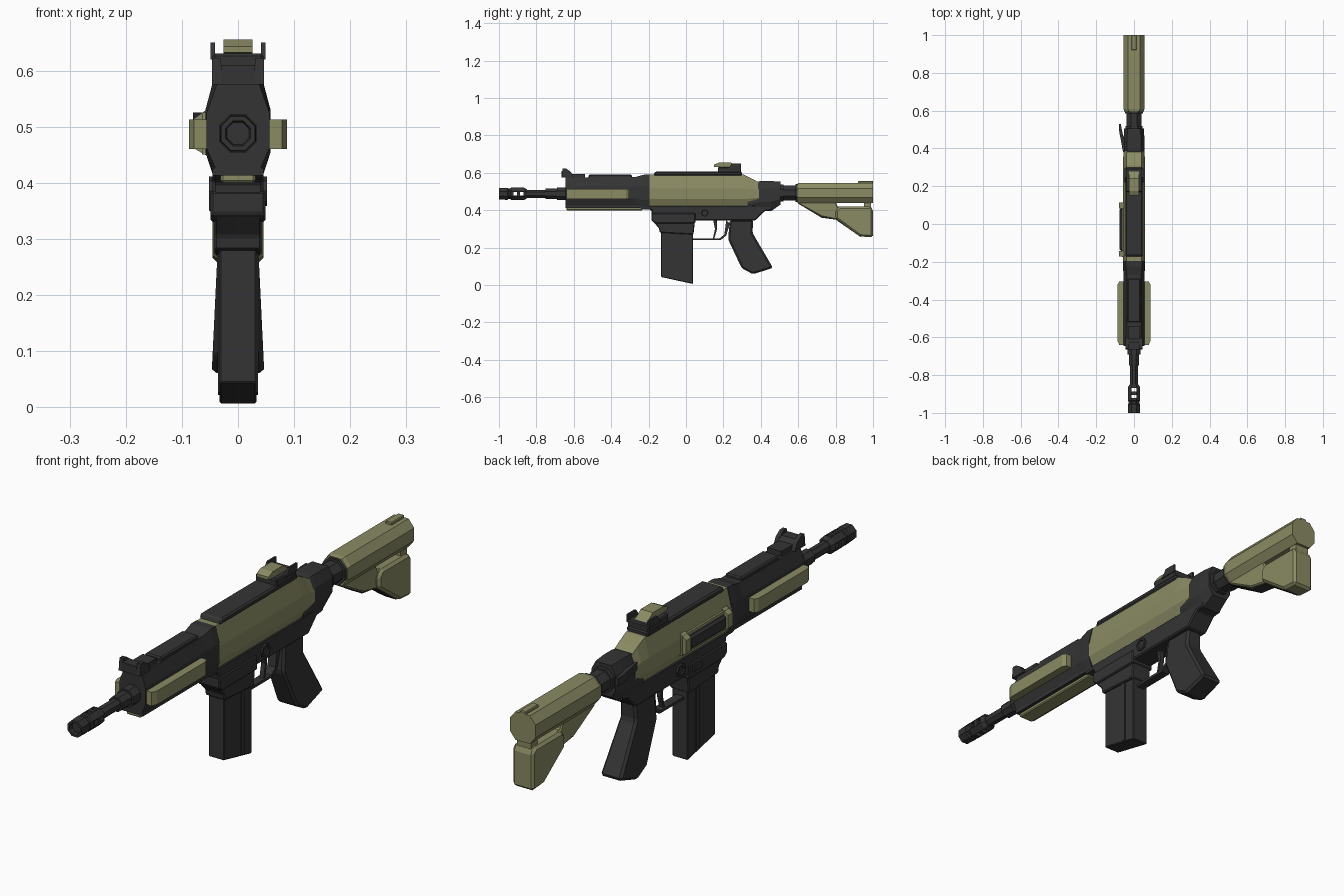
import bpy, bmesh, math


def material(name, c):
    m = bpy.data.materials.new(name)
    m.diffuse_color = (*c, 1)
    return m


DARK = material("charcoal", (0.034, 0.034, 0.035))
GREEN = material("olive", (0.255, 0.258, 0.125))


def finish(name, bm, mat, bevel=0):
    bmesh.ops.recalc_face_normals(bm, faces=bm.faces)
    me = bpy.data.meshes.new(name)
    bm.to_mesh(me)
    bm.free()
    me.materials.append(mat)
    ob = bpy.data.objects.new(name, me)
    bpy.context.collection.objects.link(ob)
    if bevel:
        b = ob.modifiers.new("bevel", 'BEVEL')
        b.width, b.segments, b.limit_method = bevel, 1, 'ANGLE'
    return ob


def rings_to_mesh(name, rings, mat, bevel=0):
    """Skin a list of equal-length 3D rings and cap both ends."""
    bm = bmesh.new()
    vs = [[bm.verts.new(p) for p in r] for r in rings]
    n = len(vs[0])
    for a, b in zip(vs, vs[1:]):
        for i in range(n):
            bm.faces.new((a[i], a[(i + 1) % n], b[(i + 1) % n], b[i]))
    bm.faces.new(vs[0])
    bm.faces.new(vs[-1][::-1])
    return finish(name, bm, mat, bevel)


def prism(name, pts, x0, x1, mat, bevel=0):
    """Side profile (y, z) extruded from x0 to x1."""
    return rings_to_mesh(name, [[(x, y, z) for y, z in pts] for x in (x0, x1)], mat, bevel)


def box(name, x0, x1, y0, y1, z0, z1, mat, bevel=0):
    return prism(name, [(y0, z0), (y1, z0), (y1, z1), (y0, z1)], x0, x1, mat, bevel)


def loft(name, secs, mat):
    """Eight-sided sections: y, half width, z bottom, z top, x chamfer, z chamfer low, high."""
    rings = []
    for y, w, z0, z1, cx, c0, c1 in secs:
        half = [(w - cx, z0), (w, z0 + c0), (w, z1 - c1), (w - cx, z1)]
        ring = half + [(-x, z) for x, z in reversed(half)]
        rings.append([(x, y, z) for x, z in ring])
    return rings_to_mesh(name, rings, mat)


def tube(name, secs, mat, cz=0.488, n=8):
    rings = []
    for y, r in secs:
        rings.append([(r * math.cos((i + .5) * math.tau / n), y,
                       cz + r * math.sin((i + .5) * math.tau / n)) for i in range(n)])
    return rings_to_mesh(name, rings, mat)


def cut(ob, cutter):
    m = ob.modifiers.new("cut", 'BOOLEAN')
    m.operation, m.object, m.solver = 'DIFFERENCE', cutter, 'EXACT'
    cutter.hide_render = True
    cutter.hide_viewport = True


# barrel, collar and slotted muzzle
tube("barrel", [(-0.86, .023), (-0.72, .023)], DARK)
tube("barrel_collar", [(-0.75, .03), (-0.69, .03), (-0.69, .037), (-0.62, .037)], DARK)
muzzle = tube("muzzle", [(-0.985, .021), (-1, .024), (-1, .033), (-.955, .035), (-.95, .031),
                         (-.94, .031), (-.935, .035), (-.865, .035), (-.85, .026)], DARK)
for k, y in enumerate((-.922, -.887)):
    cut(muzzle, box(f"muzzle_cutter_{k}", -.013, .013, y, y + .018, .42, .56, DARK))
    cut(muzzle, box(f"muzzle_side_cutter_{k}", -.06, .06, y, y + .018, .478, .498, DARK))

# handguard with rails
loft("handguard", [(-.645, .056, .42, .575, .018, .042, .05), (-.27, .056, .42, .578, .018, .042, .05),
                   (-.225, .058, .405, .59, .016, .05, .06), (-.195, .058, .405, .59, .016, .05, .06)], DARK)
box("handguard_top_rail", -.035, .035, -.52, -.29, .57, .59, DARK, .005)
box("handguard_lower_rail", -.031, .031, -.64, -.23, .4, .43, GREEN, .004)
box("handguard_lower_lip", -.045, .045, -.645, -.2, .413, .426, DARK)
for s, side in ((1, "right"), (-1, "left")):
    ring = [(.05, -.64), (.078, -.64), (.087, -.62), (.087, -.32), (.078, -.305), (.05, -.305)]
    rings_to_mesh("side_rail_" + side, [[(s * x, y, z) for x, y in ring] for z in (.46, .513)], GREEN)

# front sight
prism("front_sight_base", [(-.665, .575), (-.54, .575), (-.54, .595), (-.61, .595), (-.625, .61), (-.665, .61)],
      -.03, .03, DARK)
for s in (1, -1):
    prism("front_sight_ear", [(-.665, .575), (-.60, .575), (-.615, .605), (-.64, .622), (-.66, .622)],
          s * .03, s * .046, DARK)

# upper receiver
loft("upper_receiver", [(-.195, .058, .42, .59, .018, .04, .075), (.31, .058, .42, .59, .018, .04, .075),
                        (.355, .057, .422, .568, .018, .04, .055), (.39, .056, .44, .548, .018, .025, .04)], GREEN)
prism("receiver_top_rail", [(-.175, .585), (.3, .585), (.3, .607), (-.165, .607)], -.046, .046, DARK, .006)
loft("receiver_tail", [(.33, .05, .40, .545, .018, .03, .04), (.40, .055, .395, .556, .018, .05, .04),
                       (.455, .055, .395, .556, .018, .05, .04), (.505, .052, .43, .553, .018, .03, .035)], DARK)

# rear sight
box("rear_sight_base", -.045, .045, .17, .295, .6, .63, DARK, .004)
for s in (1, -1):
    prism("rear_sight_ear", [(.22, .62), (.295, .62), (.295, .65), (.245, .65), (.235, .635)],
          s * .041, s * .049, DARK)
prism("rear_sight_hood", [(.15, .632), (.285, .625), (.26, .64), (.24, .655), (.175, .655), (.15, .643)],
      -.026, .026, GREEN)

# ejection port and charging lever on the left
prism("port_frame", [(-.175, .45), (.115, .45), (.115, .525), (-.175, .525)], -.064, -.05, GREEN)
for y in (-.172, .083):
    rings_to_mesh("port_end", [[(-.05, t, .445), (-.08, t, .462), (-.08, t, .513), (-.05, t, .535)]
                               for t in (y, y + .03)], GREEN)
box("port_cover", -.077, -.05, -.142, .083, .46, .513, DARK, .008)
rings_to_mesh("charging_lever", [[(-.05, .38, z), (-.058, .38, z), (-.08, .5, z), (-.08, .53, z),
                                  (-.07, .53, z), (-.05, .43, z)] for z in (.495, .525)], DARK)

# lower receiver with magazine well
prism("lower_receiver", [(-.2, .425), (-.2, .405), (-.185, .4), (-.18, .345), (.05, .345), (.22, .345),
                         (.37, .345), (.42, .395), (.46, .4), (.46, .425)], -.045, .045, DARK, .005)
prism("magazine_well", [(-.18, .36), (-.18, .342), (-.145, .305), (-.14, .28), (.04, .27), (.05, .36)],
      -.042, .042, DARK, .004)
prism("magazine_well_band", [(-.185, .385), (-.185, .345), (-.165, .33), (.05, .33), (.05, .385)],
      -.049, .049, DARK, .004)
for s in (1, -1):
    rings_to_mesh("pivot_pin", [[(s * x, .1 + r * math.cos(i * math.tau / 8), .385 + r * math.sin(i * math.tau / 8))
                                 for i in range(8)]
                                for x, r in ((.03, .026), (.052, .026), (.052, .018), (.047, .016))], DARK)
box("magazine_release", -.052, -.03, -.03, .03, .347, .375, DARK, .004)

# magazine
prism("magazine", [(-.133, .3), (-.133, .043), (.037, .006), (.037, .3)], -.033, .033, DARK, .003)
prism("magazine_rib", [(-.03, .29), (-.03, .027), (-.012, .022), (-.012, .29)], -.036, .036, DARK)

# trigger and guard
prism("trigger_guard", [(.035, .25), (.035, .24), (.185, .24), (.215, .265), (.235, .33), (.215, .345), (.205, .27),
                        (.18, .25)], -.017, .017, DARK)
prism("trigger", [(.145, .35), (.165, .35), (.166, .3), (.152, .25), (.144, .25), (.155, .3)], -.009, .009, DARK)

# pistol grip, widening downwards
grip = [(.235, .35), (.225, .245), (.298, .09), (.358, .058), (.465, .092), (.355, .28), (.36, .35)]
wide = [.033 + .048 * (.35 - z) for y, z in grip]
outer = [[(s * w, y, z) for (y, z), w in zip(grip, wide)] for s in (1, -1)]
rings_to_mesh("pistol_grip", outer, DARK, .009)

# buffer tube and shoulder stock
tube("buffer_tube", [(.48, .05), (.52, .05), (.52, .043), (.585, .043), (.585, .053), (.62, .053)], DARK, .492)
loft("stock_tube", [(.595, .052, .44, .543, .024, .03, .03), (.61, .055, .438, .547, .024, .03, .03),
                    (1, .055, .438, .547, .024, .03, .03)], GREEN)
box("stock_top_lug", -.014, .014, .92, 1, .535, .557, GREEN, .003)
prism("stock_strut", [(.6, .47), (.6, .435), (.725, .366), (.83, .345), (.9, .4), (.9, .42), (.81, .42), (.8, .45),
                      (.8, .47)], -.032, .032, GREEN, .005)
prism("stock_butt", [(.8, .355), (.93, .26), (1, .255), (1, .405), (.985, .42), (.82, .42), (.8, .4)],
      -.045, .045, GREEN, .01)
box("stock_neck", -.03, .03, .952, .99, .4, .46, GREEN)
prism("stock_lower_edge", [(.6, .435), (.725, .36), (.8, .35), (.935, .256), (.935, .27), (.81, .36), (.725, .372),
                           (.6, .445)], -.024, .024, DARK)
